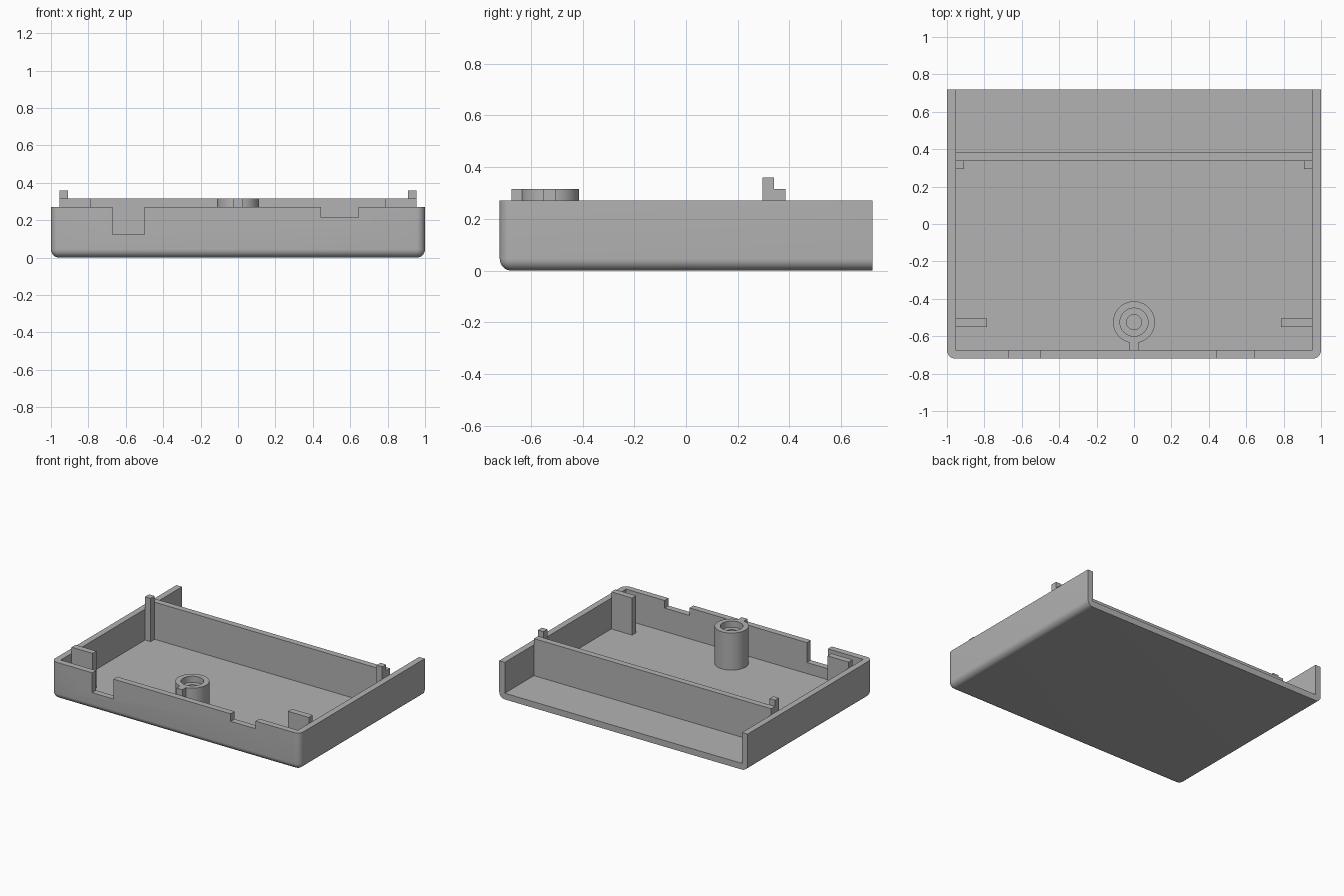
import bpy, bmesh, math
from mathutils import Matrix, Vector

cube = bpy.data.objects.get("Cube")
if cube:
    bpy.data.objects.remove(cube, do_unlink=True)

# Overall sizes
HALF_X, HALF_Y = 1.0, 0.72
WALL, FLOOR = 0.045, 0.045
RIM, HIGH, POST = 0.27, 0.315, 0.36
IN_X, IN_Y = HALF_X - WALL, HALF_Y - WALL

grey = bpy.data.materials.new("plastic grey")
grey.use_nodes = True
COLOR = (0.45, 0.45, 0.45, 1)
grey.diffuse_color = COLOR
grey.node_tree.nodes["Principled BSDF"].inputs["Base Color"].default_value = COLOR


def finish(name, bm):
    bmesh.ops.recalc_face_normals(bm, faces=bm.faces)
    mesh = bpy.data.meshes.new(name)
    bm.to_mesh(mesh)
    bm.free()
    mesh.materials.append(grey)
    obj = bpy.data.objects.new(name, mesh)
    bpy.context.collection.objects.link(obj)
    return obj


def box_mesh(x, y, z):
    """Box from (min, max) pairs on each axis."""
    bm = bmesh.new()
    size = [b - a for a, b in (x, y, z)]
    mid = Vector([(a + b) / 2 for a, b in (x, y, z)])
    bmesh.ops.create_cube(bm, size=1, matrix=Matrix.Translation(mid) @ Matrix.Diagonal((*size, 1)))
    return bm


def box(name, x, y, z):
    return finish(name, box_mesh(x, y, z))


def smooth(obj):
    bpy.ops.object.select_all(action='DESELECT')
    obj.select_set(True)
    bpy.context.view_layer.objects.active = obj
    bpy.ops.object.shade_smooth_by_angle(angle=math.radians(35))


def cut(target, cutter):
    mod = target.modifiers.new(cutter.name, 'BOOLEAN')
    mod.operation, mod.solver, mod.object = 'DIFFERENCE', 'EXACT', cutter
    bpy.context.view_layer.objects.active = target
    bpy.ops.object.modifier_apply(modifier=mod.name)
    bpy.data.objects.remove(cutter, do_unlink=True)


# Tray shell: rounded on the bottom and front corners, square at the open back
bm = box_mesh((-HALF_X, HALF_X), (-HALF_Y, HALF_Y), (0, RIM))


def is_rounded(edge):
    mid = (edge.verts[0].co + edge.verts[1].co) / 2
    at_back = mid.y > HALF_Y - 0.01
    at_bottom = mid.z < 0.01
    upright = abs(edge.verts[0].co.z - edge.verts[1].co.z) > 0.1
    return not at_back and (at_bottom or upright)


bmesh.ops.bevel(bm, geom=[e for e in bm.edges if is_rounded(e)], offset=WALL,
                segments=8, profile=0.5, affect='EDGES')
shell = finish("tray_shell", bm)

# Hollow and the two front openings
cut(shell, box("hollow_cutter", (-IN_X, IN_X), (-IN_Y, 1), (FLOOR, 1)))
for name, x, bottom in (("deep_notch", (-0.67, -0.5), 0.125),
                        ("shallow_notch", (0.445, 0.645), 0.215)):
    cut(shell, box(name, x, (-1, -0.6), (bottom, 1)))
smooth(shell)

# Cross wall near the back
box("cross_wall", (-IN_X, IN_X), (0.34, 0.385), (FLOOR, HIGH))

# Mirrored corner posts and side ribs
for side, label in ((1, "left"), (-1, "right")):
    def span(inner):
        return tuple(sorted((side * inner, side * IN_X)))
    box(label + "_corner_post", span(0.91), (0.295, 0.34), (FLOOR, POST))
    box(label + "_side_rib", span(0.787), (-0.55, -0.505), (FLOOR, HIGH))

# Screw boss: revolved section with a counterbored hole
BOSS_Y, BOSS_R, STEP_R, BORE_R = -0.525, 0.112, 0.075, 0.04
section = [(BORE_R, FLOOR), (BOSS_R, FLOOR), (BOSS_R, HIGH), (STEP_R, HIGH),
           (STEP_R, HIGH - WALL), (BORE_R, HIGH - WALL)]
bm = bmesh.new()
ring = [bm.verts.new((r, BOSS_Y, z)) for r, z in section]
edges = [bm.edges.new((ring[i], ring[(i + 1) % len(ring)])) for i in range(len(ring))]
bmesh.ops.spin(bm, geom=ring + edges, cent=(0, BOSS_Y, 0), axis=(0, 0, 1),
               angle=math.tau, steps=48, use_merge=False)
bmesh.ops.remove_doubles(bm, verts=bm.verts, dist=0.0005)
smooth(finish("screw_boss", bm))

# Web joining the boss to the front wall
box("boss_web", (-0.024, 0.024), (-IN_Y, BOSS_Y - BOSS_R + 0.008), (FLOOR, HIGH))
